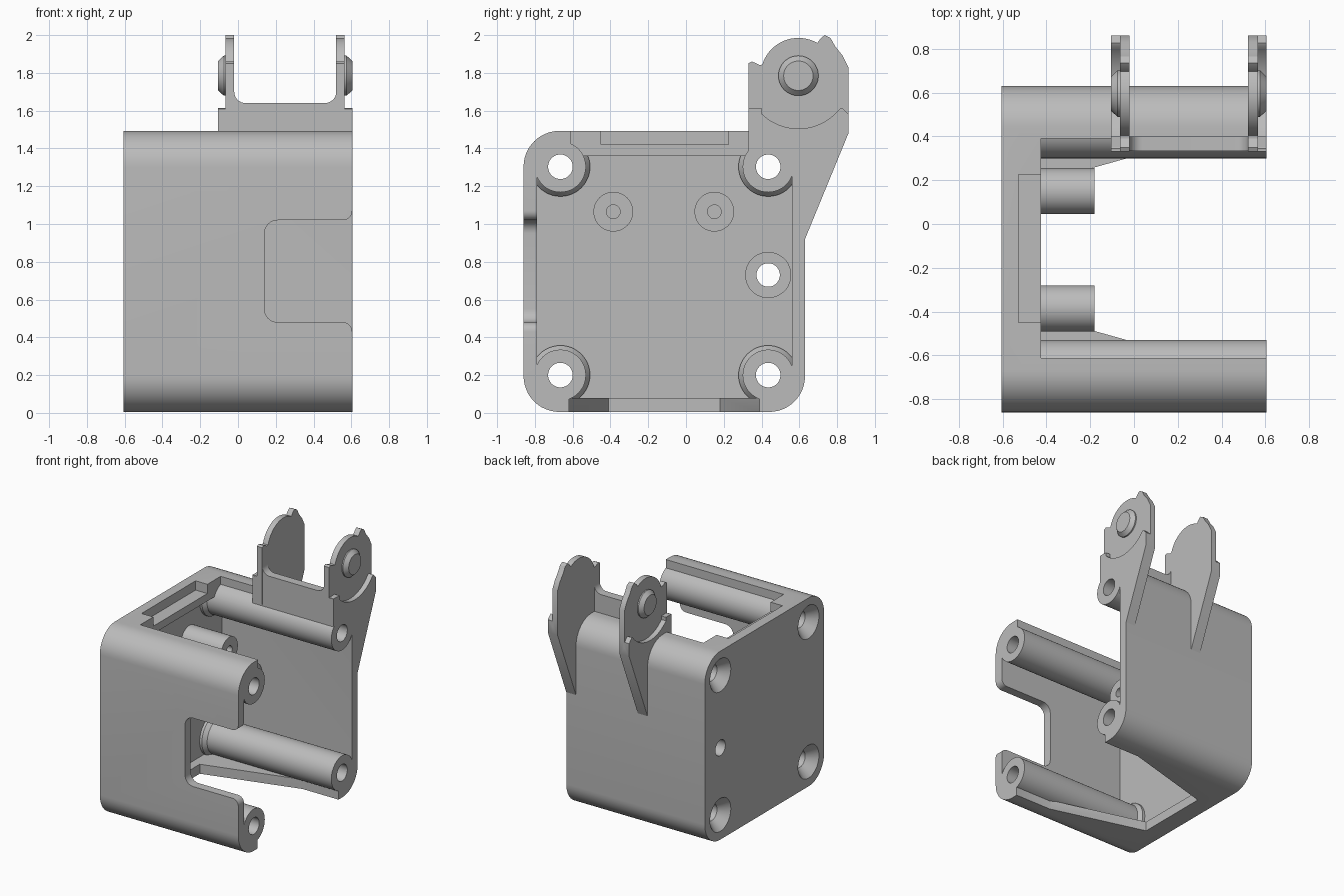
import bpy, bmesh
from math import sin, cos, radians, pi

if "Cube" in bpy.data.objects:
    bpy.data.objects.remove(bpy.data.objects["Cube"])

grey = bpy.data.materials.new("plain grey")
grey.use_nodes = True
grey.diffuse_color = (0.5, 0.5, 0.5, 1)
grey.node_tree.nodes["Principled BSDF"].inputs["Base Color"].default_value = (0.5, 0.5, 0.5, 1)


def arc(cx, cy, r, a0, a1, n=12):
    angles = [radians(a0 + (a1 - a0) * i / n) for i in range(n + 1)]
    return [(cx + r * cos(a), cy + r * sin(a)) for a in angles]


def rounded(a0, a1, b0, b1, r):
    return (arc(a1 - r, b1 - r, r, 0, 90) + arc(a0 + r, b1 - r, r, 90, 180)
            + arc(a0 + r, b0 + r, r, 180, 270) + arc(a1 - r, b0 + r, r, 270, 360))


def place(axis, d, p):
    return {"x": (d, p[0], p[1]), "y": (p[0], d, p[1]), "z": (p[0], p[1], d)}[axis]


def loft(name, axis, sections):
    """Solid through matching outlines, given as (position, outline) pairs."""
    bm = bmesh.new()
    rings = [[bm.verts.new(place(axis, d, p)) for p in pts] for d, pts in sections]
    n = len(rings[0])
    for a, b in zip(rings, rings[1:]):
        for i in range(n):
            bm.faces.new((a[i], a[(i + 1) % n], b[(i + 1) % n], b[i]))
    bm.faces.new(rings[0])
    bm.faces.new(rings[-1])
    bmesh.ops.recalc_face_normals(bm, faces=bm.faces[:])
    mesh = bpy.data.meshes.new(name)
    bm.to_mesh(mesh)
    bm.free()
    mesh.materials.append(grey)
    ob = bpy.data.objects.new(name, mesh)
    bpy.context.collection.objects.link(ob)
    return ob


def prism(name, axis, pts, lo, hi):
    return loft(name, axis, [(lo, pts), (hi, pts)])


def box(name, x0, x1, y0, y1, z0, z1):
    return prism(name, "z", [(x0, y0), (x1, y0), (x1, y1), (x0, y1)], z0, z1)


def turned(name, y, z, profile):
    """Round part along x from (x, radius) pairs."""
    return loft(name, "x", [(x, arc(y, z, r, 0, 352.5, 47)) for x, r in profile])


def combine(target, tool, operation):
    tool.hide_render = True
    mod = target.modifiers.new("cut", "BOOLEAN")
    mod.operation, mod.solver, mod.object = operation, "EXACT", tool
    bpy.context.view_layer.objects.active = target
    bpy.ops.object.modifier_apply(modifier=mod.name)
    bpy.data.objects.remove(tool)


END = 0.605
corners = [(y, z) for y in (-0.665, 0.435) for z in (0.2, 1.303)]

# Rounded housing, hollow and open on one side
housing = prism("housing", "x", rounded(-0.86, 0.63, 0.005, 1.493, 0.19), -END, END)
cuts = [prism("cavity", "x", rounded(-0.79, 0.56, 0.08, 1.36, 0.11), -0.53, 0.8),
        box("top_opening", -0.425, 0.8, -0.612, 0.39, 1.25, 1.6),
        box("rim_recess", -0.528, -0.3, -0.45, 0.225, 1.42, 1.6)]

# Tapered opening in the bottom
cuts.append(prism("bottom_opening", "z", [(-0.46, -0.41), (0.29, -0.62), (0.8, -0.62),
                                          (0.8, 0.39), (0.29, 0.39), (-0.46, 0.18)], -0.1, 0.2))

# Front notch with rounded inner corners and flared mouth
notch = (arc(0.21, 0.55, 0.07, 180, 270, 8) + arc(0.555, 0.43, 0.05, 90, 0, 8)
         + [(0.8, 0.43), (0.8, 1.07)]
         + arc(0.555, 1.07, 0.05, 0, -90, 8) + arc(0.21, 0.95, 0.07, 90, 180, 8))
cuts.append(prism("front_notch", "y", notch, -1, -0.7))
for c in cuts:
    combine(housing, c, "DIFFERENCE")

# Corner screw tubes with flared feet, and short standoffs
for y, z in corners:
    combine(housing, turned("tube", y, z, [(-0.57, 0.157), (-0.51, 0.157), (-0.48, 0.135),
                                           (END, 0.135)]), "UNION")
for y, z, r in ((-0.385, 1.065, 0.105), (0.15, 1.065, 0.105), (0.435, 0.73, 0.122)):
    combine(housing, turned("standoff", y, z, [(-0.57, r), (-0.18, r)]), "UNION")

# Screw holes: countersunk at the corners, plain through, and blind
for y, z in corners:
    combine(housing, turned("screw_hole", y, z, [(-0.62, 0.143), (-0.53, 0.065), (0.8, 0.065)]),
            "DIFFERENCE")
combine(housing, turned("plain_hole", 0.435, 0.73, [(-0.8, 0.062), (0.8, 0.062)]), "DIFFERENCE")
for y in (-0.385, 0.15):
    combine(housing, turned("blind_hole", y, 1.065, [(-0.38, 0.036), (0, 0.036)]), "DIFFERENCE")

# Hinge ears: thin upper plate, thick lower gusset, round pivot button
PY, PZ = 0.595, 1.785
foot = [(0.86, 1.48), (0.63, 0.92), (0.6, 0.92), (0.6, 1.3), (0.42, 1.4), (0.33, 1.4)]
plate = ([(0.33, 1.85), (0.35, 1.86), (0.39, 1.842)] + arc(PY, PZ, 0.2, 163, 60, 20)
         + [(0.715, 1.985), (0.735, 2.0), (0.765, 1.985), (0.79, 1.94), (0.83, 1.89),
            (0.86, 1.83)] + foot)
gusset = ([(0.33, 1.61), (0.345, 1.615), (0.36, 1.607)] + arc(PY, PZ, 0.28, 219, 321, 20)
          + [(0.825, 1.615), (0.86, 1.58)] + foot)
MID = 0.25
parts = [housing]
for side, name in ((-1, "right"), (1, "left")):
    inner, step, outer = (MID + side * d for d in (0.27, 0.315, 0.355))
    ear = prism(name + "_hinge_ear", "x", plate, inner, step)
    combine(ear, prism("gusset", "x", gusset, inner + side * 0.01, outer), "UNION")
    button = turned(name + "_pivot_button", PY, PZ, [(step - side * 0.01, 0.106),
                                                    (step + side * 0.01, 0.106), (outer, 0.078)])
    parts += [ear, button]

# Cross plate joining the ears, with filleted inner corners
x0, x1 = MID - 0.27, MID + 0.27
cross = ([(x0 - 0.085, 1.385), (x0 - 0.085, 1.613), (x0 - 0.02, 1.613), (x0 - 0.02, 1.7)]
         + arc(x0 + 0.06, 1.7, 0.06, 180, 270, 8) + arc(x1 - 0.06, 1.7, 0.06, 270, 360, 8)
         + [(x1 + 0.02, 1.7), (x1 + 0.02, 1.613), (x1 + 0.085, 1.613), (x1 + 0.085, 1.385)])
parts.append(prism("hinge_cross_plate", "y", cross, 0.332, 0.4))

bpy.ops.object.select_all(action="DESELECT")
for p in parts:
    p.select_set(True)
bpy.context.view_layer.objects.active = housing
bpy.ops.object.shade_smooth_by_angle(angle=radians(30))
